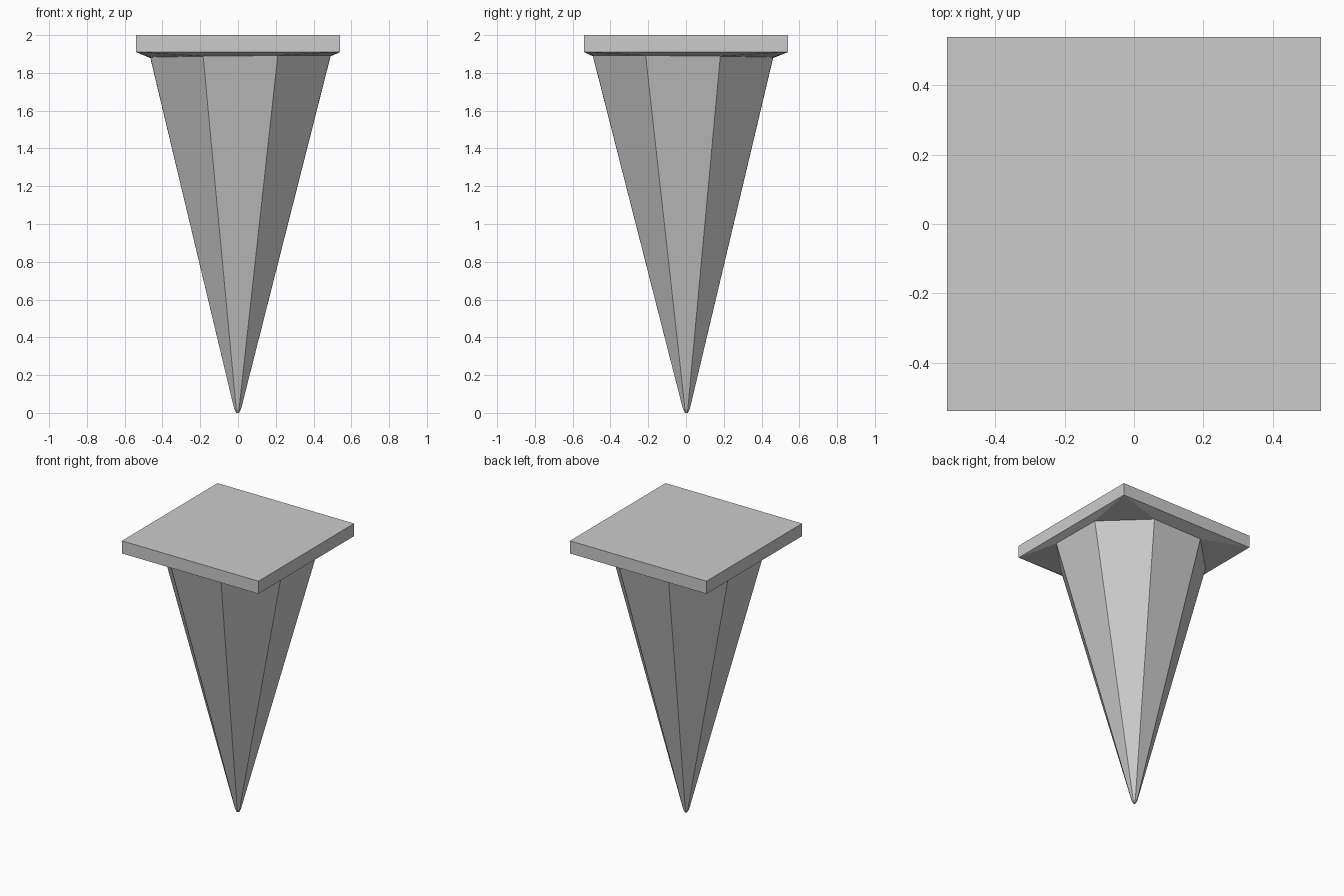
import bpy, bmesh, math

if "Cube" in bpy.data.objects:
    bpy.data.objects.remove(bpy.data.objects["Cube"])

H = 0.54                       # half width of the square head
SIDES = 8
bm = bmesh.new()


def ring(half, cx, cy, z, tilt=0.0):
    """Octagon with flats facing the axes; half = distance to a flat."""
    r = half / math.cos(math.pi / SIDES)
    verts = []
    for k in range(SIDES):
        a = math.pi / SIDES + k * 2 * math.pi / SIDES
        x, y = cx + r * math.cos(a), cy + r * math.sin(a)
        verts.append(bm.verts.new((x, y, z + tilt * (x - y))))
    return verts


def square(z):
    return [bm.verts.new((sx * H, sy * H, z))
            for sx, sy in ((1, 1), (-1, 1), (-1, -1), (1, -1))]


def skin(a, b):
    n = len(a)
    for i in range(n):
        j = (i + 1) % n
        bm.faces.new((a[i], a[j], b[j], b[i]))


# Tapered shaft with a blunt tip, leaning slightly off centre at the top
tip = ring(0.008, -0.002, 0.002, 0.0)
nose = ring(0.018, -0.002, 0.002, 0.02)
top = ring(0.477, 0.013, -0.016, 1.885, 0.01)
bm.faces.new(tip[::-1])
skin(tip, nose)
skin(nose, top)

# Underside: corner triangles and side quads from octagon to square
low, high = square(1.91), square(2.0)
for i in range(4):
    bm.faces.new((top[2 * i], top[2 * i + 1], low[i]))
    bm.faces.new((top[2 * i + 1], top[(2 * i + 2) % 8], low[(i + 1) % 4], low[i]))

# Square head
skin(low, high)
bm.faces.new(high)

bmesh.ops.recalc_face_normals(bm, faces=bm.faces[:])
mesh = bpy.data.meshes.new("spike")
bm.to_mesh(mesh)
bm.free()
bpy.context.collection.objects.link(bpy.data.objects.new("square_headed_spike", mesh))
